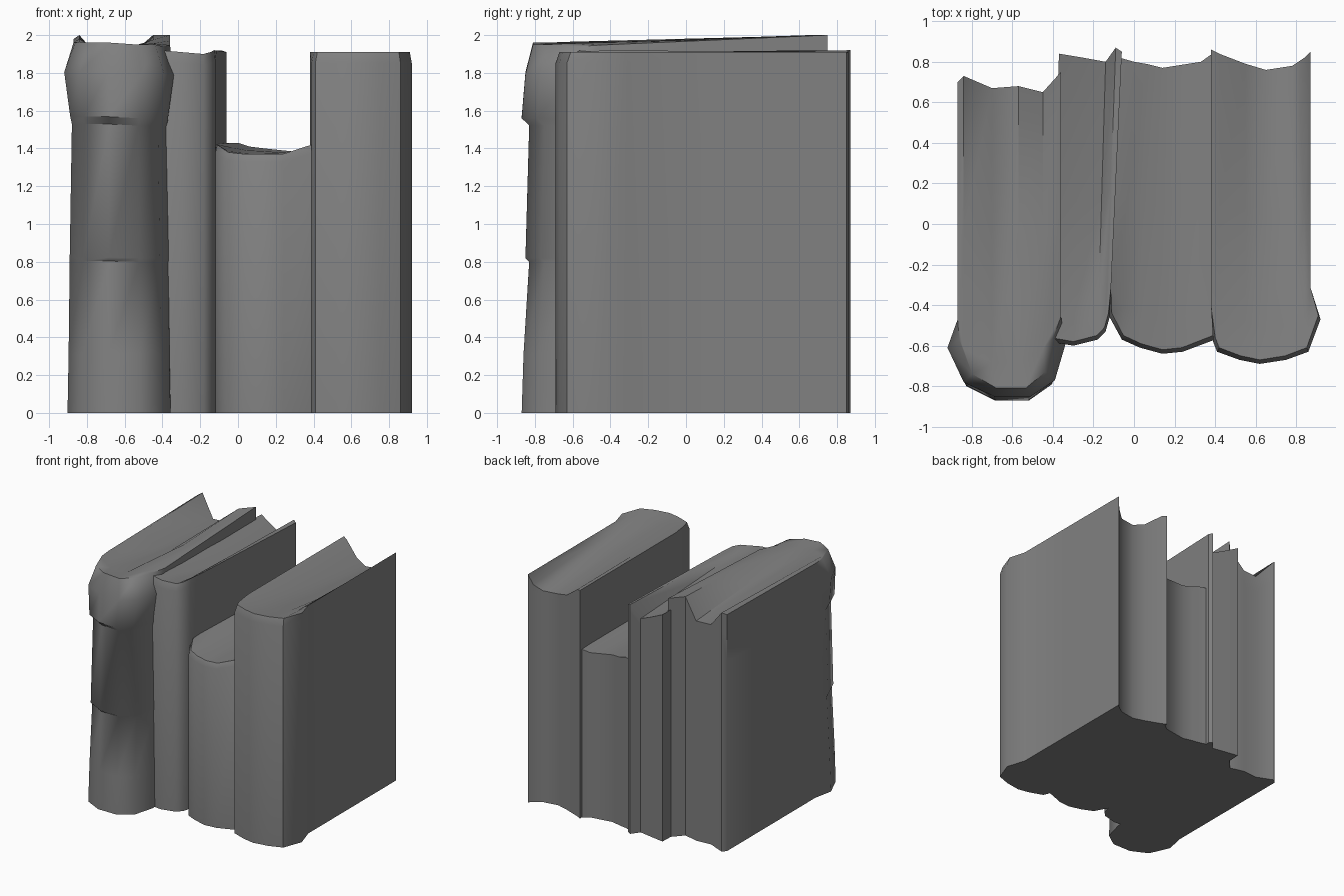
import bpy
import bmesh
from math import radians

default_cube = bpy.data.objects.get("Cube")
if default_cube:
    bpy.data.objects.remove(default_cube, do_unlink=True)

# One plain grey for all the books
GREY = (0.22, 0.22, 0.22, 1.0)
grey = bpy.data.materials.new("plain grey")
grey.use_nodes = True
grey.diffuse_color = GREY
bsdf = grey.node_tree.nodes["Principled BSDF"]
bsdf.inputs["Base Color"].default_value = GREY
bsdf.inputs["Roughness"].default_value = 0.8

# Steps up the spine: height fraction, inset in y, squeeze in x
PLAIN = [(0, 0, 1), (0.97, 0, 1), (1, 0.02, 0.96)]
RIBBED = [(0, 0, 0.94), (0.16, 0.01, 0.92), (0.41, 0.04, 0.9), (0.42, 0.02, 0.9),
          (0.78, 0.04, 0.86), (0.8, 0, 0.89), (0.92, 0.02, 1), (1, 0.06, 0.8)]

# Rows from spine to fore edge: depth fraction, share of the back x
HINGED = [(0, 0), (0.12, 1), (0.5, 1), (1, 1)]
LEANING = [(0, 0), (0.12, 0.12), (0.5, 0.5), (1, 1)]


def lerp(a, b, t):
    return a + (b - a) * t


def build_book(name, spine, fore_edge, levels, rows):
    """Spine and fore edge are matching (x, y, top z) stations across the book."""
    bm = bmesh.new()
    verts = {}
    middle = (spine[0][0] + spine[-1][0]) / 2
    ni, nj, nk = len(spine), len(rows), len(levels)

    def vert(i, j, k):
        if (i, j, k) not in verts:
            (xf, yf, zf), (xb, yb, zb) = spine[i], fore_edge[i]
            depth, across = rows[j]
            height, inset, squeeze = levels[k]
            x, y = lerp(xf, xb, across), lerp(yf, yb, depth)
            if j == 0:
                x, y = lerp(middle, x, squeeze), y + inset
            verts[i, j, k] = bm.verts.new((x, y, height * lerp(zf, zb, depth)))
        return verts[i, j, k]

    def sheet(nu, nv, place):
        for u in range(nu - 1):
            for v in range(nv - 1):
                corners = ((u, v), (u + 1, v), (u + 1, v + 1), (u, v + 1))
                bm.faces.new([vert(*place(a, b)) for a, b in corners])

    # Spine and fore edge, covers, then bottom and top
    for j in (0, nj - 1):
        sheet(ni, nk, lambda a, b: (a, j, b))
    for i in (0, ni - 1):
        sheet(nj, nk, lambda a, b: (i, a, b))
    for k in (0, nk - 1):
        sheet(ni, nj, lambda a, b: (a, b, k))
    bmesh.ops.recalc_face_normals(bm, faces=bm.faces)

    mesh = bpy.data.meshes.new(name)
    bm.to_mesh(mesh)
    bm.free()
    mesh.materials.append(grey)
    book = bpy.data.objects.new(name, mesh)
    bpy.context.collection.objects.link(book)
    bpy.ops.object.select_all(action="DESELECT")
    book.select_set(True)
    bpy.context.view_layer.objects.active = book
    bpy.ops.object.shade_smooth_by_angle(angle=radians(45))
    return book


# Thick book with a ribbed spine that stands forward
build_book(
    "tall_ribbed_book",
    [(-0.92, -0.63, 1.96), (-0.84, -0.8, 1.96), (-0.69, -0.87, 1.96),
     (-0.51, -0.87, 1.95), (-0.39, -0.79, 1.95), (-0.34, -0.62, 1.94)],
    [(-0.87, 0.7, 1.98), (-0.84, 0.73, 2), (-0.7, 0.67, 1.84),
     (-0.57, 0.68, 1.84), (-0.45, 0.65, 2), (-0.36, 0.75, 2)],
    RIBBED, HINGED)

# Thin book, slightly leaning
build_book(
    "thin_book",
    [(-0.42, -0.58, 1.92), (-0.3, -0.6, 1.91), (-0.18, -0.57, 1.9),
     (-0.14, -0.53, 1.91), (-0.12, -0.46, 1.92)],
    [(-0.37, 0.84, 1.9), (-0.25, 0.82, 1.84), (-0.14, 0.8, 1.79),
     (-0.09, 0.87, 1.92), (-0.06, 0.85, 1.91)],
    PLAIN, LEANING)

# Short book in the gap
build_book(
    "short_book",
    [(-0.12, -0.46, 1.42), (-0.06, -0.57, 1.38), (0.03, -0.61, 1.37),
     (0.14, -0.64, 1.37), (0.24, -0.63, 1.37), (0.4, -0.57, 1.42)],
    [(-0.07, 0.82, 1.43), (0, 0.8, 1.43), (0.06, 0.79, 1.41),
     (0.14, 0.77, 1.4), (0.33, 0.8, 1.38), (0.4, 0.85, 1.42)],
    PLAIN, LEANING)

# Thick book at the other end
build_book(
    "end_book",
    [(0.39, -0.58, 1.91), (0.41, -0.63, 1.91), (0.52, -0.67, 1.91),
     (0.62, -0.69, 1.91), (0.75, -0.67, 1.91), (0.86, -0.63, 1.91),
     (0.92, -0.47, 1.91)],
    [(0.38, 0.86, 1.91), (0.42, 0.84, 1.9), (0.55, 0.79, 1.8),
     (0.65, 0.76, 1.77), (0.78, 0.78, 1.77), (0.84, 0.82, 1.82),
     (0.87, 0.85, 1.91)],
    PLAIN, HINGED)
